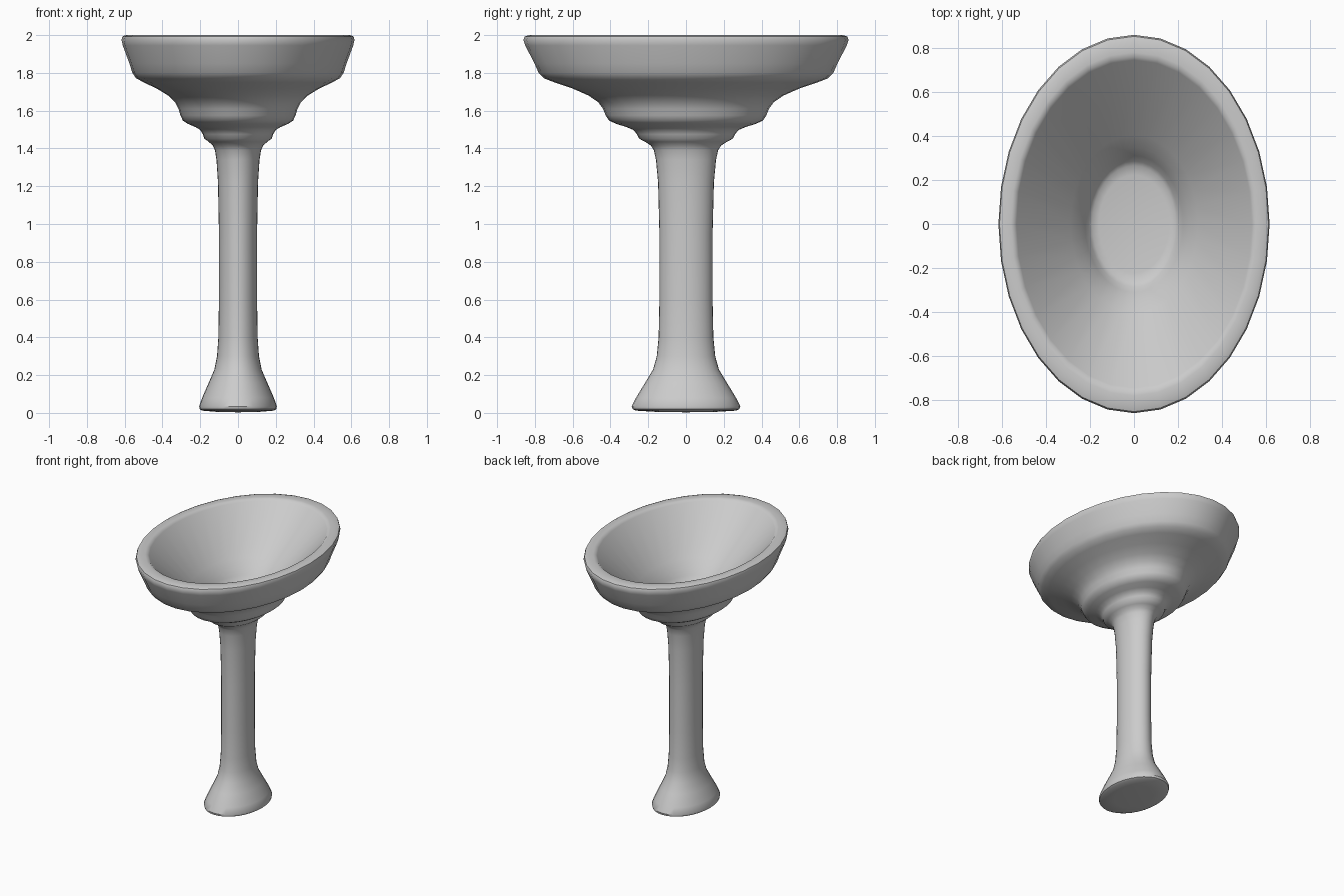
import bpy, bmesh, math
from mathutils import Vector

if "Cube" in bpy.data.objects:
    bpy.data.objects.remove(bpy.data.objects["Cube"])

SIDES = 32
STRETCH_Y = 1.395   # oval plan: depth over width

# Half-width profiles (x radius, z), from underside up and over into the bowl
foot = [(0, 0.003), (0.12, 0.006), (0.19, 0.012), (0.203, 0.02), (0.206, 0.035),
        (0.19, 0.08), (0.155, 0.16), (0.125, 0.23), (0.111, 0.30)]
column = [(0.104, 0.40), (0.101, 0.60), (0.101, 0.95), (0.106, 1.22),
          (0.114, 1.34), (0.122, 1.39)]
collar = [(0.133, 1.415), (0.155, 1.435), (0.178, 1.452), (0.186, 1.475),
          (0.20, 1.498), (0.225, 1.513), (0.265, 1.53), (0.292, 1.548)]
underside = [(0.305, 1.575), (0.315, 1.61), (0.333, 1.645), (0.37, 1.68),
             (0.43, 1.717), (0.50, 1.75), (0.54, 1.772), (0.559, 1.80)]
rim = [(0.575, 1.85), (0.61, 1.945), (0.617, 1.975), (0.612, 1.993), (0.595, 2.0),
       (0.56, 2.0), (0.545, 1.997), (0.535, 1.985)]
bowl = [(0.29, 1.70), (0.25, 1.65), (0.223, 1.605), (0.205, 1.572),
        (0.19, 1.557), (0.16, 1.55), (0, 1.548)]


def lathe(name, profile):
    """Revolve a profile about z and stretch it into an oval."""
    bm = bmesh.new()
    verts = [bm.verts.new((r, 0, z)) for r, z in profile]
    edges = [bm.edges.new(pair) for pair in zip(verts, verts[1:])]
    bmesh.ops.spin(bm, geom=verts + edges, cent=(0, 0, 0), axis=(0, 0, 1),
                   angle=math.tau, steps=SIDES, use_merge=False)
    bmesh.ops.remove_doubles(bm, verts=bm.verts, dist=1e-4)
    bmesh.ops.scale(bm, vec=Vector((1, STRETCH_Y, 1)), verts=bm.verts)
    bmesh.ops.recalc_face_normals(bm, faces=bm.faces)
    mesh = bpy.data.meshes.new(name)
    bm.to_mesh(mesh)
    bm.free()
    obj = bpy.data.objects.new(name, mesh)
    bpy.context.collection.objects.link(obj)
    return obj


# One continuous ceramic body: foot, column, stepped collar, rim and bowl
sink = lathe("pedestal_basin", foot + column + collar + underside + rim + bowl)
bpy.context.view_layer.objects.active = sink
sink.select_set(True)
bpy.ops.object.shade_smooth_by_angle(angle=math.radians(40))
